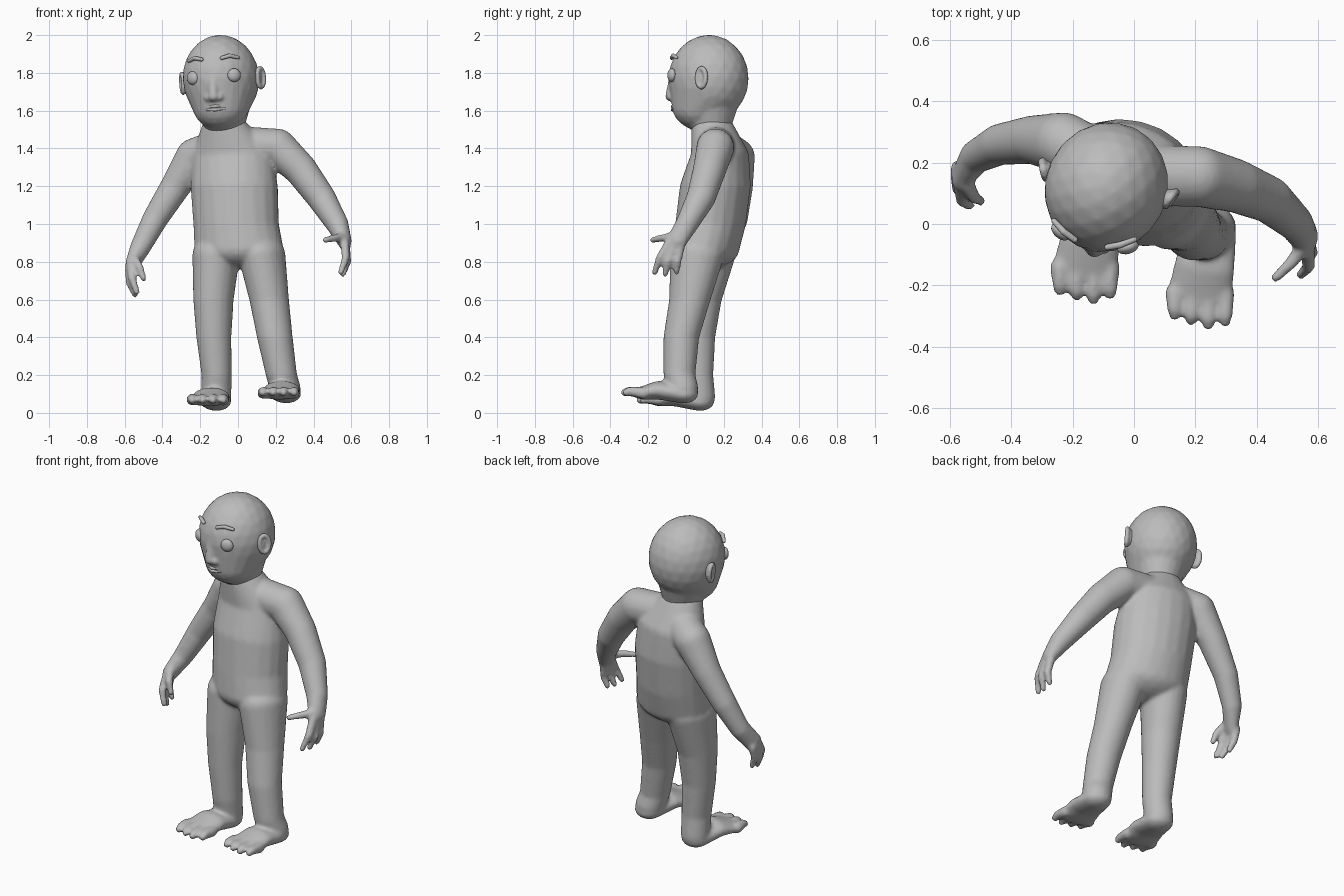
import bpy, bmesh, math
from mathutils import Matrix, Vector

if "Cube" in bpy.data.objects:
    bpy.data.objects.remove(bpy.data.objects["Cube"])

grey = bpy.data.materials.new("plain grey")
grey.use_nodes = True
grey.diffuse_color = (0.5, 0.5, 0.5, 1)
grey.node_tree.nodes["Principled BSDF"].inputs["Base Color"].default_value = (0.5, 0.5, 0.5, 1)

TURN = math.radians(-13)  # the figure is turned slightly to its right


def ball(bm, at, radii, turn=TURN):
    m = Matrix.Translation(at) @ Matrix.Rotation(turn, 4, "Z") @ Matrix.Diagonal((*radii, 1))
    return bmesh.ops.create_icosphere(bm, subdivisions=3, radius=1, matrix=m)["verts"]


def chain(bm, stations):
    """Blend consecutive ellipsoids (position, radii) into one fleshy limb."""
    stations = [(p, r if isinstance(r, tuple) else (r, r, r)) for p, r in stations]
    for a, b in zip(stations, stations[1:]):
        part = bmesh.new()
        ball(part, *a)
        ball(part, *b)
        hull = bmesh.ops.convex_hull(part, input=part.verts)
        inside = {g for g in hull["geom_interior"] if isinstance(g, bmesh.types.BMVert)}
        bmesh.ops.delete(part, geom=list(inside), context="VERTS")
        tmp = bpy.data.meshes.new("tmp")
        part.to_mesh(tmp)
        part.free()
        bm.from_mesh(tmp)
        bpy.data.meshes.remove(tmp)


def finish(bm, name, voxel=0, smooth=0):
    mesh = bpy.data.meshes.new(name)
    bm.to_mesh(mesh)
    bm.free()
    mesh.materials.append(grey)
    obj = bpy.data.objects.new(name, mesh)
    bpy.context.collection.objects.link(obj)
    if voxel:
        remesh = obj.modifiers.new("fuse", "REMESH")
        remesh.mode = "VOXEL"
        remesh.voxel_size = voxel
        remesh.use_smooth_shade = True
        soften = obj.modifiers.new("soften", "SMOOTH")
        soften.factor = 0.5
        soften.iterations = smooth
    mesh.shade_smooth()
    return obj


# Torso
body = bmesh.new()
chain(body, [
    ((-.07, .14, 1.52), (.12, .11, .06)),
    ((-.03, .18, 1.36), (.22, .15, .1)),
    ((-.02, .155, 1.2), (.235, .185, .1)),
    ((-.01, .13, 1.0), (.23, .185, .1)),
    ((.005, .105, .87), (.24, .175, .11)),
])

# Shoulders and arms
chain(body, [
    ((-.06, .17, 1.42), .1), ((-.23, .265, 1.355), .1), ((-.33, .275, 1.2), .08),
    ((-.437, .26, 1.03), .068), ((-.515, .22, .88), .055), ((-.56, .16, .79), (.035, .055, .05)),
])
chain(body, [
    ((-.04, .16, 1.42), .1), ((.21, .155, 1.405), .1), ((.33, .125, 1.29), .088),
    ((.44, .08, 1.14), .077), ((.525, .005, 1.0), .06), ((.565, -.05, .91), (.035, .055, .05)),
])

# Fingers and thumbs: knuckle, middle joint, tip
fingers = [
    ((.565, -.09, .9), (.57, -.14, .82), (.545, -.165, .745)),
    ((.57, -.065, .88), (.58, -.095, .8), (.555, -.11, .735)),
    ((.57, -.03, .88), (.58, -.045, .8), (.56, -.05, .745)),
    ((.55, -.08, .93), (.51, -.13, .925), (.462, -.175, .915)),
    ((-.565, .12, .77), (-.56, .075, .71), (-.535, .06, .64)),
    ((-.575, .15, .76), (-.575, .115, .69), (-.545, .1, .625)),
    ((-.575, .185, .77), (-.575, .165, .7), (-.55, .155, .64)),
    ((-.545, .13, .81), (-.52, .085, .77), (-.5, .075, .71)),
]
for a, b, c in fingers:
    chain(body, [(a, .025), (b, .021), (c, .017)])

# Legs
chain(body, [
    ((.125, .06, .84), (.125, .145, .1)), ((.165, .02, .6), (.105, .11, .06)),
    ((.195, -.025, .4), (.095, .095, .05)), ((.23, -.035, .2), (.083, .085, .05)),
    ((.25, -.015, .13), (.082, .08, .075)),
])
chain(body, [
    ((-.115, .115, .84), (.125, .15, .1)), ((-.13, .075, .6), (.107, .115, .06)),
    ((-.128, .06, .4), (.093, .095, .05)), ((-.113, .06, .2), (.08, .085, .05)),
    ((-.115, .075, .085), (.08, .08, .075)),
])


# Feet with four toes each
def foot(heel, front, step, lift):
    hx, hy, hz = heel
    fx, fy, fz = front
    chain(body, [
        (heel, (.08, .075, .05)),
        ((fx * .6 + hx * .4, fy * .6 + hy * .4, fz + .015), (.1, .06, .05)),
        (front, (.105, .05, .035)),
    ])
    for i in range(4):
        x = fx + (i - 1.5) * .055
        y = fy - .085 + abs(i - step) * .016
        chain(body, [((x, fy, fz), .032), ((x, y, fz + lift), .025), ((x, y - .022, fz + lift - .008), .02)])


foot((.255, -.01, .1), (.215, -.225, .105), 2.2, .01)
foot((-.115, .075, .06), (-.16, -.14, .07), 1.9, .005)
finish(body, "body", .01, 9)

# Head, modelled facing -y around its own centre, then posed
pose = Matrix.Translation((-.09, .12, 1.77)) @ Matrix.Rotation(TURN, 4, "Z") @ Matrix.Rotation(math.radians(-4), 4, "Y")
features = []
head = bmesh.new()
chain(head, [((0, 0, 0), (.2, .215, .232)), ((0, -.045, -.14), (.15, .15, .135))])
chain(head, [((0, .0, -.06), (.17, .18, .16)), ((0, .01, -.24), (.11, .12, .06))])
# Nose bridge and nostrils
chain(head, [((0, -.18, .05), .026), ((0, -.208, -.095), .026)])
chain(head, [((-.03, -.195, -.1), .021), ((.03, -.195, -.1), .021)])
features.append(finish(head, "head", .009, 4))

# Lips: two thin rolls with the mouth line between them
lips = bmesh.new()
for z in (-.148, -.165):
    chain(lips, [((-.05, -.178, z + .003), .006), ((0, -.194, z), .009), ((.05, -.178, z + .003), .006)])
features.append(finish(lips, "lips"))

for side, label in ((1, "left"), (-1, "right")):
    # Eye
    eye = bmesh.new()
    ball(eye, (side * .113, -.175, .01), (.036, .022, .036), side * .5)
    features.append(finish(eye, label + "_eye"))
    # Brow
    brow = bmesh.new()
    chain(brow, [((side * .055, -.19, .105), .01), ((side * .095, -.173, .115), .011),
                 ((side * .135, -.146, .102), .009)])
    features.append(finish(brow, label + "_brow"))
    # Ear: a rim around a shallow bowl
    ear = bmesh.new()
    rim = [Vector((side * (.212 + .012 * math.cos(t)), .01 + .026 * math.cos(t), -.01 + .05 * math.sin(t)))
           for t in [i * math.tau / 12 for i in range(13)]]
    chain(ear, [(p, .013) for p in rim])
    ball(ear, (side * .2, .01, -.01), (.018, .03, .055), 0)
    features.append(finish(ear, label + "_ear", .006, 3))

for obj in features:
    obj.matrix_world = pose
